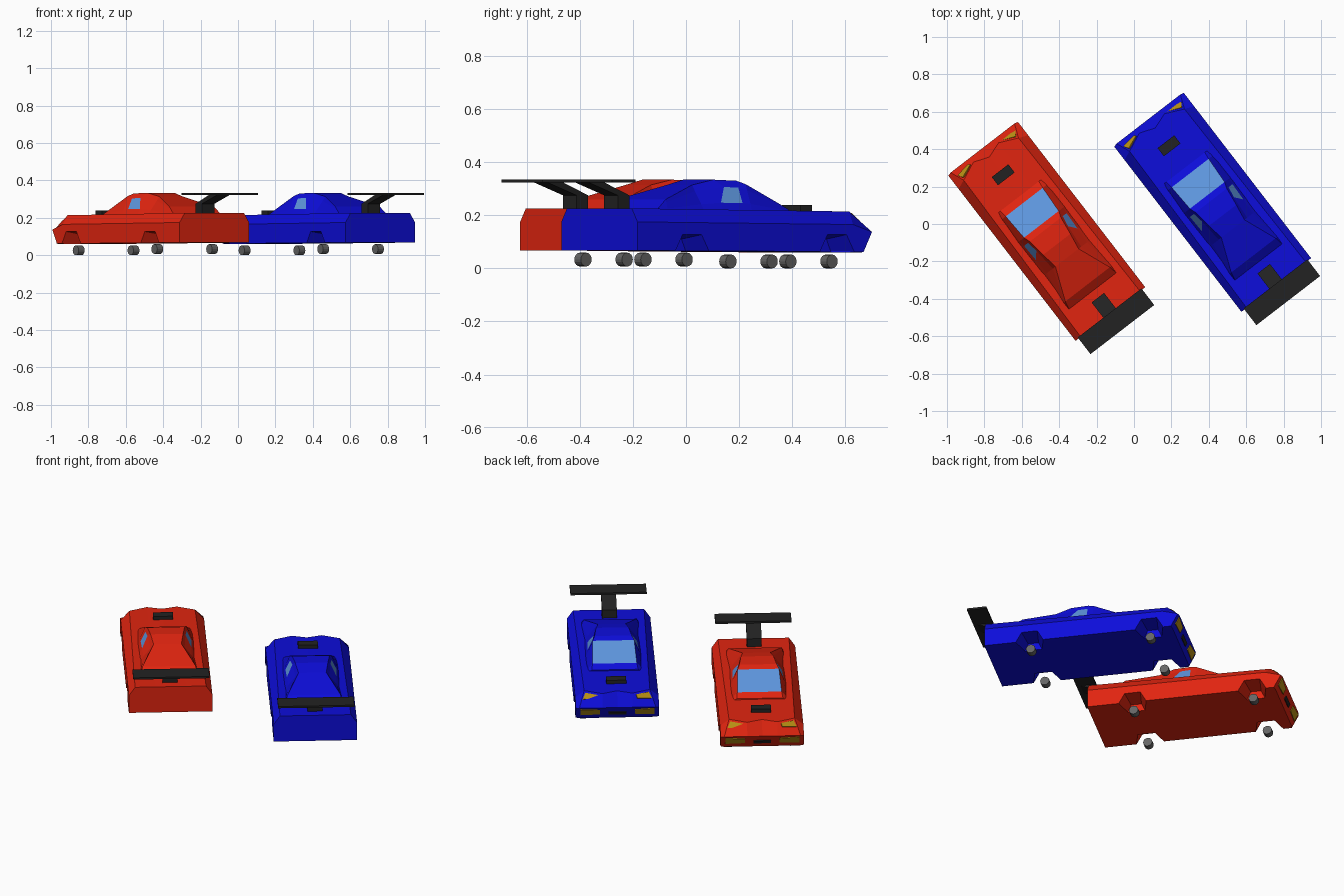
import bpy, bmesh, math
from mathutils import Matrix, Vector

if "Cube" in bpy.data.objects:
    bpy.data.objects.remove(bpy.data.objects["Cube"])


def material(name, rgb):
    m = bpy.data.materials.new(name)
    m.use_nodes = True
    m.diffuse_color = (*rgb, 1)
    m.node_tree.nodes["Principled BSDF"].inputs["Base Color"].default_value = (*rgb, 1)
    return m


RED = material("red_paint", (0.75, 0.018, 0.005))
BLUE = material("blue_paint", (0.004, 0.004, 0.7))
BLACK = material("black_trim", (0.016, 0.016, 0.016))
GLASS = material("light_blue_glass", (0.11, 0.3, 0.72))
YELLOW = material("yellow_light", (0.48, 0.28, 0.007))
GREY = material("grey_wheel", (0.13, 0.13, 0.13))


def loft(bm, rings, glass=()):
    """Skin closed rings and cap both ends; (ring, side) cells in glass get slot 1."""
    vs = [[bm.verts.new(p) for p in r] for r in rings]
    n = len(rings[0])
    for k in range(len(rings) - 1):
        for j in range(n):
            i = (j + 1) % n
            f = bm.faces.new((vs[k][j], vs[k][i], vs[k + 1][i], vs[k + 1][j]))
            f.material_index = int((k, j) in glass)
    bm.faces.new(vs[0])
    bm.faces.new(vs[-1])


def make(name, rings_list, place, mats, glass=()):
    bm = bmesh.new()
    for rings in rings_list:
        loft(bm, rings, glass)
    bmesh.ops.recalc_face_normals(bm, faces=bm.faces)
    me = bpy.data.meshes.new(name)
    bm.to_mesh(me)
    bm.free()
    for m in mats:
        me.materials.append(m)
    ob = bpy.data.objects.new(name, me)
    bpy.context.scene.collection.objects.link(ob)
    ob.matrix_world = place
    return ob


def bar(hw, profile):
    """Prism across x from a (y, z) profile."""
    return [[(x, y, z) for y, z in profile] for x in (-hw, hw)]


def box(hw, y0, y1, z0, z1):
    return bar(hw, [(y0, z0), (y1, z0), (y1, z1), (y0, z1)])


def plate(corners, cells):
    """Thin plate on a four-cornered panel at the given (s, t) spots."""
    a, b, c, d = map(Vector, corners)
    pts = [a.lerp(b, s).lerp(d.lerp(c, s), t) for s, t in cells]
    n = (pts[2] - pts[0]).cross(pts[3] - pts[1]).normalized() * 0.0045
    return [[p - n for p in pts], [p + n for p in pts]]


def mirror(p):
    return (-p[0], p[1], p[2])


# Body stations from the centre out: rear bottom, rear top, hood edge, tip, front bottom
REAR, TIP = -0.56, 0.56
STATIONS = [
    [(0, REAR, .068), (0, REAR, .226), (0, .50, .216), (0, TIP, .14), (0, .52, .06)],
    [(.085, REAR, .068), (.085, REAR, .226), (.085, .53, .214), (.085, TIP, .14), (.085, .52, .06)],
    [(.2, REAR, .068), (.2, REAR, .226), (.185, .485, .214), (.215, TIP, .14), (.215, .52, .06)],
    [(.235, REAR, .068), (.235, REAR, .175), (.235, .465, .165), (.235, TIP - .005, .137), (.235, .515, .062)],
]
BODY = [[mirror(p) for p in s] for s in STATIONS[:0:-1]] + STATIONS

# Cabin sections: y, half width of base, half width of roof, roof height
SECTIONS = [(.235, .155, .13, .224), (.195, .157, .125, .245), (.045, .16, .117, .317),
            (.01, .16, .105, .33), (-.09, .16, .092, .334), (-.18, .16, .078, .314),
            (-.36, .165, .15, .26), (-.41, .165, .16, .22)]


def cabin_ring(y, base, top, z):
    side = []
    for t in (0, .3, .78, 1):
        skew = .04 if t == .78 and y == -.09 else 0
        side.append((base + (top - base) * t, y + skew, .21 + (z - .21) * t))
    return side + [mirror(p) for p in reversed(side)]


WHEEL_X = .185
AXLES = [(.389, .026), (-.3, .033)]


def arch(side, y):
    """Pocket that narrows toward the inside of the body."""
    rings = []
    for x, low, high, top in ((.13, .05, .03, .11), (.235, .08, .045, .127), (.3, .08, .045, .127)):
        rings.append([(side * x, y - low, .03), (side * x, y + low, .03), (side * x, y + low, .065),
                      (side * x, y + high, top), (side * x, y - high, top), (side * x, y - low, .065)])
    return rings


def carve(body, cutter):
    mod = body.modifiers.new("arches", "BOOLEAN")
    mod.operation, mod.solver, mod.object = "DIFFERENCE", "EXACT", cutter
    cutter.hide_render = True
    dg = bpy.context.evaluated_depsgraph_get()
    carved = bpy.data.meshes.new_from_object(body.evaluated_get(dg))
    body.modifiers.clear()
    body.data = carved
    bpy.data.objects.remove(cutter)


def car(tag, paint, x, y):
    place = Matrix.Translation((x, y, 0)) @ Matrix.Rotation(math.radians(37.6), 4, "Z")

    # Shell with wheel arches
    body = make(tag + "_body", [BODY], place, [paint])
    arches = [arch(s, a[0]) for s in (-1, 1) for a in AXLES]
    carve(body, make(tag + "_arch_cutter", arches, place, [paint]))

    # Cabin with windshield and side windows
    make(tag + "_cabin", [[cabin_ring(*s) for s in SECTIONS]], place, [paint, GLASS],
         {(1, 3), (3, 1), (3, 5)})

    # Black trim
    make(tag + "_hood_scoop", [box(.056, .352, .407, .2, .238)], place, [BLACK])
    make(tag + "_rear_wing", [box(.215, -.665, -.553, .323, .334)], place, [BLACK])
    make(tag + "_wing_post", [bar(.042, [(-.45, .21), (-.45, .275), (-.575, .326),
                                         (-.65, .326), (-.505, .275), (-.505, .21)])],
         place, [BLACK])
    lower = [(-.05, TIP, .14), (.05, TIP, .14), (.05, .52, .06), (-.05, .52, .06)]
    make(tag + "_grille", [plate(lower, [(0, .4), (1, .4), (1, .65), (0, .65)])], place, [BLACK])

    # Headlights, upper and lower on both sides
    inner, outer = STATIONS[1], STATIONS[2]
    upper = [inner[2], outer[2], outer[3], inner[3]]
    under = [inner[3], outer[3], outer[4], inner[4]]
    shapes = [("upper", upper, [(.2, .15), (.9, .12), (.95, .5), (.25, .4)]),
              ("lower", under, [(.1, .2), (.95, .1), (.95, .65), (.1, .6)])]
    for side, flip in (("left", False), ("right", True)):
        for level, panel, cells in shapes:
            corners = [mirror(p) for p in panel] if flip else panel
            make(f"{tag}_{level}_headlight_{side}", [plate(corners, cells)], place, [YELLOW])

    # Wheels
    for end, (wy, wz) in zip(("front", "rear"), AXLES):
        for side, s in (("left", -1), ("right", 1)):
            rings = []
            for dx in (-.02, .02):
                turn = [math.tau * i / 16 for i in range(16)]
                rings.append([(s * WHEEL_X + dx, wy + .026 * math.sin(a), wz + .026 * math.cos(a))
                              for a in turn])
            make(f"{tag}_{end}_wheel_{side}", [rings], place, [GREY])


car("red_car", RED, -.468, -.0375)
car("blue_car", BLUE, .419, .1175)
